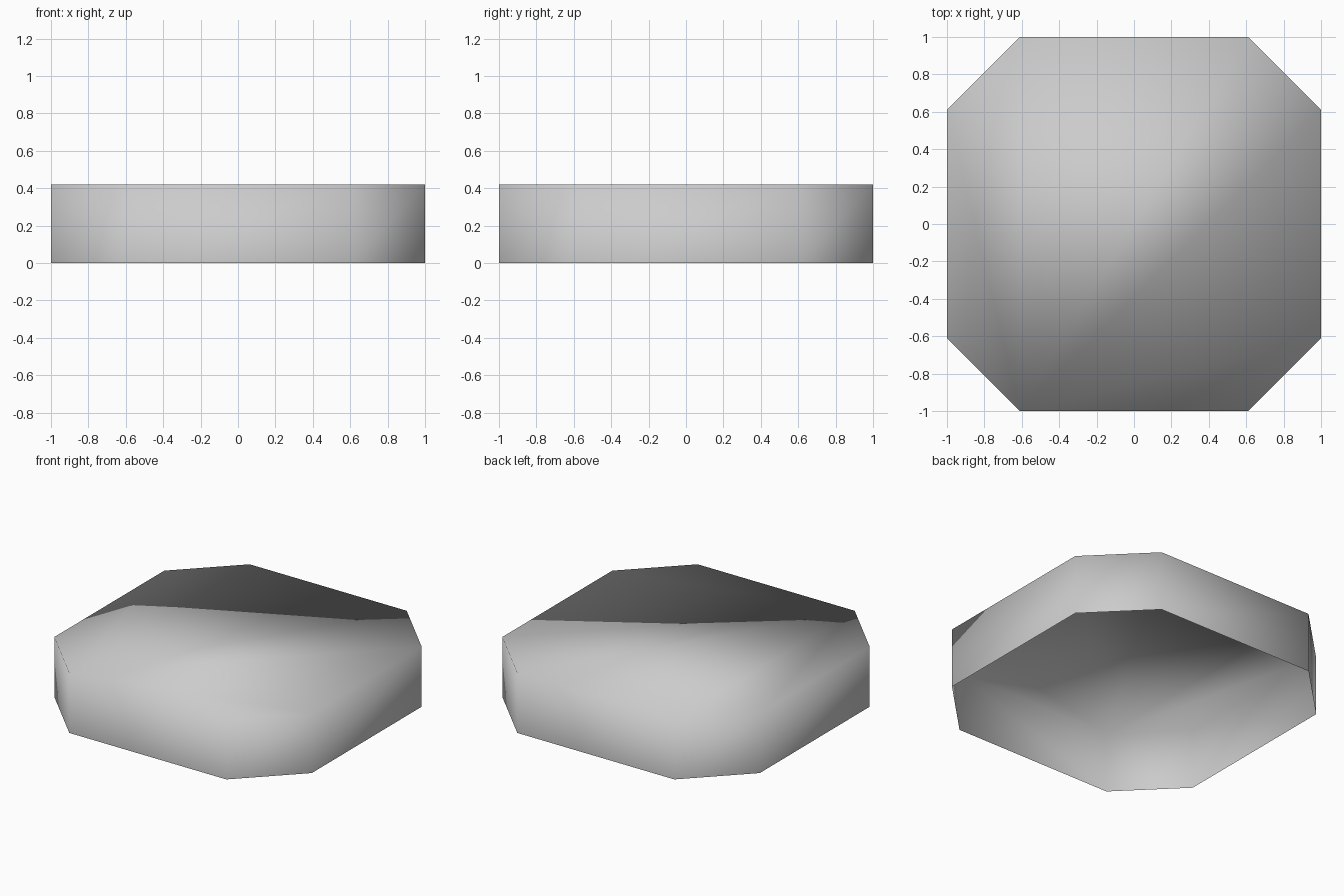
import bpy
import bmesh

cube = bpy.data.objects.get("Cube")
if cube:
    bpy.data.objects.remove(cube, do_unlink=True)

HALF = 1.0       # half width
CUT = 0.61       # where the corner cuts begin
HEIGHT = 0.42


def make_material(name, colour):
    mat = bpy.data.materials.new(name)
    mat.use_nodes = True
    mat.diffuse_color = colour
    mat.node_tree.nodes["Principled BSDF"].inputs["Base Color"].default_value = colour
    return mat


# Outline of a square with cut corners, one side turned four times
outline = []
x, y = (-CUT, CUT), (-HALF, -HALF)
side = list(zip(x, y))
for turn in range(4):
    outline += side
    side = [(-py, px) for px, py in side]

bm = bmesh.new()
lower = [bm.verts.new((px, py, 0)) for px, py in outline]
upper = [bm.verts.new((px, py, HEIGHT)) for px, py in outline]
count = len(outline)

# Side walls; the underside stays open
for i in range(count):
    j = (i + 1) % count
    bm.faces.new((lower[i], lower[j], upper[j], upper[i]))

# Top, fanned from the front right corner
for i in range(1, count - 1):
    bm.faces.new((upper[0], upper[i], upper[i + 1]))

# Soft shading across every edge
for face in bm.faces:
    face.smooth = True

mesh = bpy.data.meshes.new("octagonal_cap")
bm.to_mesh(mesh)
bm.free()
mesh.materials.append(make_material("light grey", (0.6, 0.6, 0.6, 1)))
cap = bpy.data.objects.new("octagonal_cap", mesh)
bpy.context.collection.objects.link(cap)
